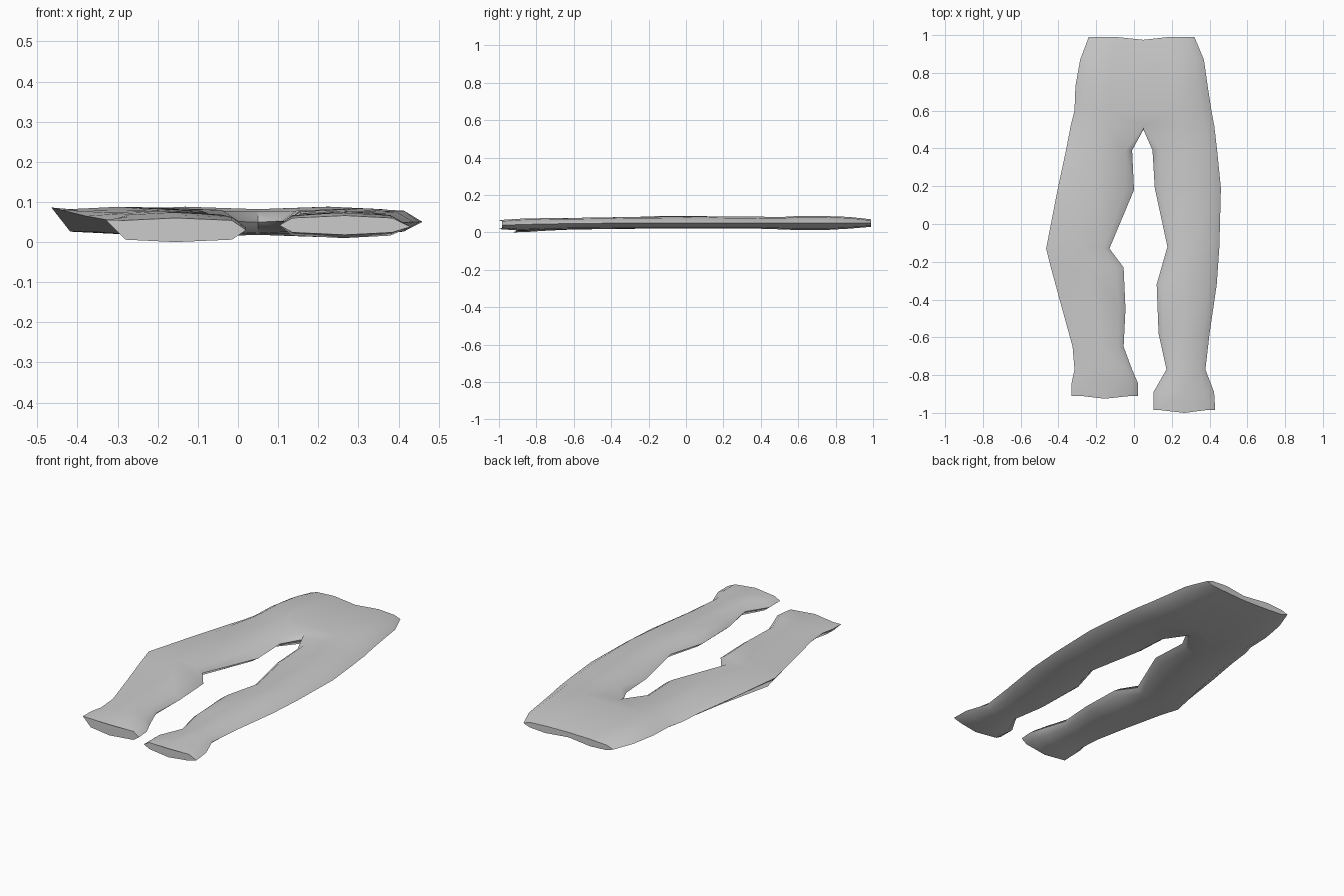
import bpy, bmesh, math

cube = bpy.data.objects.get("Cube")
if cube:
    bpy.data.objects.remove(cube)

cloth = bpy.data.materials.new("grey cloth")
cloth.use_nodes = True
GREY = (0.6, 0.6, 0.6, 1)
cloth.diffuse_color = GREY
cloth.node_tree.nodes["Principled BSDF"].inputs["Base Color"].default_value = GREY

SEAM = 0.05

# Hip rows: y, right edge x, left edge x, bottom z, top z
HIPS = [(0.99, -0.24, 0.32, 0.03, 0.07),
        (0.87, -0.285, 0.37, 0.02, 0.083),
        (0.73, -0.31, 0.39, 0.012, 0.088),
        (0.60, -0.315, 0.41, 0.012, 0.088),
        (0.52, -0.335, 0.425, 0.016, 0.083)]

# Leg rows: y, outer x, inner x, bottom z, top z, outer edge z
RIGHT_LEG = [(0.39, -0.36, -0.01, 0.02, 0.083, 0.06),
             (0.18, -0.405, 0.0, 0.02, 0.086, 0.07),
             (-0.13, -0.465, -0.13, 0.02, 0.088, 0.086),
             (-0.23, -0.44, -0.055, 0.02, 0.084, 0.08),
             (-0.45, -0.38, -0.045, 0.018, 0.08, 0.065),
             (-0.65, -0.325, -0.055, 0.014, 0.077, 0.055),
             (-0.77, -0.315, -0.01, 0.008, 0.074, 0.055),
             (-0.84, -0.33, 0.02, 0.003, 0.068, 0.055),
             (-0.91, -0.33, 0.02, 0.0, 0.06, 0.055)]
LEFT_LEG = [(0.39, 0.44, 0.098, 0.02, 0.084, 0.05),
            (0.19, 0.46, 0.11, 0.02, 0.084, 0.05),
            (-0.12, 0.452, 0.177, 0.02, 0.084, 0.05),
            (-0.32, 0.438, 0.12, 0.02, 0.082, 0.05),
            (-0.58, 0.4, 0.13, 0.018, 0.078, 0.048),
            (-0.77, 0.378, 0.172, 0.014, 0.076, 0.045),
            (-0.89, 0.424, 0.103, 0.01, 0.073, 0.042),
            (-0.985, 0.43, 0.103, 0.018, 0.066, 0.038)]


def ring(bm, y, outer, inner, low, top, edge, hip=False):
    """Flattened cross-section, from the outer edge over the top and back underneath."""
    end = 1.0 if hip else 0.9
    soft = 0.006
    mid = (low + top) / 2
    section = [(0, edge), (0.14, top - soft), (0.5, top), (end, top - soft), (1, mid),
               (end, low + soft), (0.5, low), (0.14, low + soft)]
    return [bm.verts.new((outer + (inner - outer) * t, y, z)) for t, z in section]


def trouser_half(bm, side, leg):
    rows = [ring(bm, row[0], row[side], SEAM, row[3], row[4], 0.05, True) for row in HIPS]
    for i in (3, 5):
        rows[0][i].co.y -= 0.015      # dipped waistband
    rows[-1][4].co.y -= 0.02          # crotch point
    rows += [ring(bm, *row) for row in leg]
    for k, (a, b) in enumerate(zip(rows, rows[1:])):
        for i in range(8):
            if k < len(HIPS) - 1 and i in (3, 4):
                continue              # hips stay open along the centre seam
            j = (i + 1) % 8
            bm.faces.new((a[i], a[j], b[j], b[i]))
    # hem slopes outward at the middle, then is closed
    for i in (2, 6):
        rows[-1][i].co.y -= 0.015
    bm.faces.new(rows[-1])
    bm.faces.new([v for i, v in enumerate(rows[0]) if i != 4])
    bm.verts.ensure_lookup_table()


bm = bmesh.new()
trouser_half(bm, 1, RIGHT_LEG)
trouser_half(bm, 2, LEFT_LEG)
bmesh.ops.delete(bm, geom=[v for v in bm.verts if not v.link_faces], context='VERTS')
bmesh.ops.remove_doubles(bm, verts=bm.verts, dist=0.001)
bmesh.ops.recalc_face_normals(bm, faces=bm.faces)

mesh = bpy.data.meshes.new("trousers")
bm.to_mesh(mesh)
bm.free()
mesh.materials.append(cloth)
trousers = bpy.data.objects.new("trousers", mesh)
bpy.context.collection.objects.link(trousers)

bpy.context.view_layer.objects.active = trousers
trousers.select_set(True)
bpy.ops.object.shade_smooth_by_angle(angle=math.radians(65))
